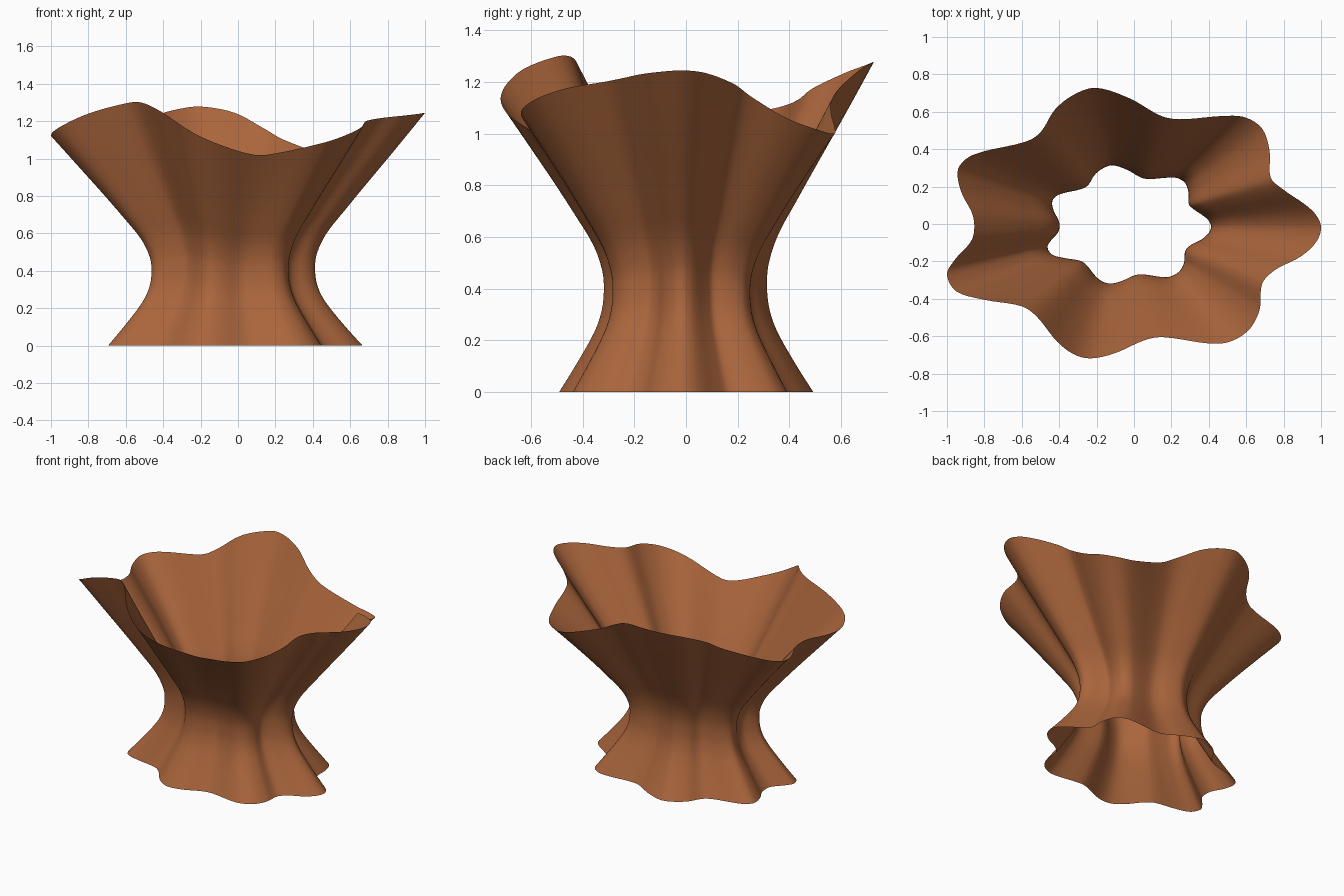
import bpy, bmesh
from mathutils import Vector

if "Cube" in bpy.data.objects:
    bpy.data.objects.remove(bpy.data.objects["Cube"])

# Wavy rim: plan position and height of the seven flutes
RIM = [
    (1.0, -.01, 1.245), (.95, .075, 1.235), (.79, .19, 1.19), (.73, .25, 1.145),
    (.725, .39, 1.06), (.685, .51, 1.015), (.595, .57, 1.0), (.485, .578, 1.015),
    (.245, .56, 1.10), (.14, .58, 1.16), (-.02, .67, 1.245), (-.2, .728, 1.278),
    (-.315, .695, 1.265), (-.42, .615, 1.235), (-.5, .49, 1.175), (-.58, .44, 1.135),
    (-.86, .37, 1.105), (-.94, .295, 1.09), (-.925, .175, 1.075), (-.86, .04, 1.07),
    (-.865, -.08, 1.075), (-.957, -.19, 1.095), (-1.0, -.27, 1.125), (-.95, -.36, 1.17),
    (-.8, -.405, 1.24), (-.6, -.44, 1.295), (-.52, -.495, 1.30), (-.41, -.63, 1.25),
    (-.315, -.70, 1.185), (-.225, -.718, 1.13), (-.1, -.69, 1.075), (.06, -.62, 1.025),
    (.155, -.605, 1.02), (.46, -.64, 1.085), (.6, -.58, 1.135), (.67, -.465, 1.175),
    (.685, -.32, 1.20), (.755, -.245, 1.215), (.89, -.175, 1.23), (.975, -.095, 1.24)]

# Hourglass profile: height fraction, scale of the rim outline
PROFILE = [(0, .68), (.09, .59), (.2, .49), (.27, .45), (.34, .437), (.41, .445),
           (.5, .495), (.6, .59), (.7, .69), (.85, .845), (1, 1)]
CENTRE = (-.045, -.008)
HEIGHT = 1.15


def spline(points, steps, closed):
    """Catmull-Rom spline whose tangents respect uneven spacing."""
    p = [Vector(q) for q in points]
    n = len(p)
    get = (lambda i: p[i % n]) if closed else (lambda i: p[max(0, min(n - 1, i))])
    out = []
    for i in range(n if closed else n - 1):
        a, b, c, d = (get(i + k) for k in (-1, 0, 1, 2))
        l0, l1, l2 = ((v - u).length for u, v in ((a, b), (b, c), (c, d)))
        l0, l2 = l0 or l1, l2 or l1
        m1 = (c - a) * (l1 / (l0 + l1)) if a != b else c - b
        m2 = (d - b) * (l1 / (l1 + l2)) if c != d else c - b
        for k in range(steps):
            t = k / steps
            out.append(b * (2*t**3 - 3*t*t + 1) + m1 * (t**3 - 2*t*t + t)
                       + c * (3*t*t - 2*t**3) + m2 * (t**3 - t*t))
    if not closed:
        out.append(p[-1])
    return out


# Fluted open shell: rim outline scaled down the profile to a flat foot
rim = spline(RIM, 5, True)
bm = bmesh.new()
rings = []
for t, s in spline(PROFILE, 3, False):
    rings.append([bm.verts.new((CENTRE[0] + (p.x - CENTRE[0]) * s,
                                CENTRE[1] + (p.y - CENTRE[1]) * s,
                                HEIGHT * t + (p.z - HEIGHT) * t * t)) for p in rim])
n = len(rim)
for low, high in zip(rings, rings[1:]):
    for i in range(n):
        j = (i + 1) % n
        bm.faces.new((low[i], low[j], high[j], high[i])).smooth = True
mesh = bpy.data.meshes.new("fluted_vessel")
bm.to_mesh(mesh)
bm.free()
vessel = bpy.data.objects.new("fluted_vessel", mesh)
bpy.context.collection.objects.link(vessel)

# Terracotta colour
clay = bpy.data.materials.new("terracotta")
clay.diffuse_color = (.40, .13, .045, 1)
clay.use_nodes = True
clay.node_tree.nodes["Principled BSDF"].inputs["Base Color"].default_value = clay.diffuse_color
mesh.materials.append(clay)
